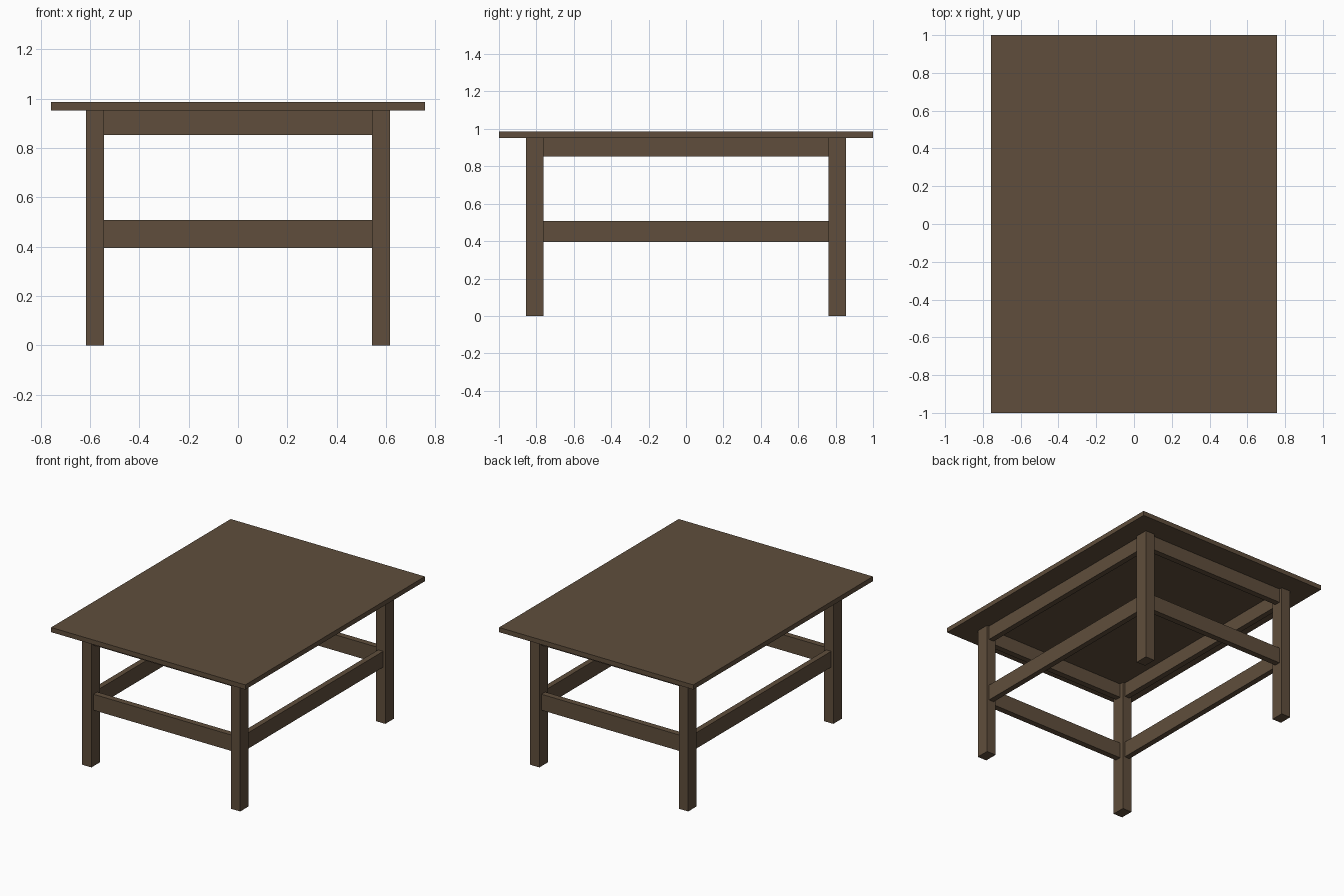
import bpy

if "Cube" in bpy.data.objects:
    bpy.data.objects.remove(bpy.data.objects["Cube"])

wood = bpy.data.materials.new("dark brown wood")
wood.diffuse_color = (0.115, 0.076, 0.045, 1)
wood.use_nodes = True
wood.node_tree.nodes["Principled BSDF"].inputs["Base Color"].default_value = wood.diffuse_color


def box(name, x, y, z):
    """Box spanning the given (min, max) ranges."""
    spans = (x, y, z)
    bpy.ops.mesh.primitive_cube_add(size=1, location=[(a + b) / 2 for a, b in spans])
    ob = bpy.context.object
    ob.name = name
    ob.scale = [b - a for a, b in spans]
    bpy.ops.object.transform_apply(location=False, rotation=False, scale=True)
    ob.data.materials.append(wood)
    return ob


def side(s, a, b):
    return tuple(sorted((s * a, s * b)))


LEG_X, LEG_Y = (0.544, 0.616), (0.761, 0.855)
TOP_Z = 0.952

# Table top
box("table_top", (-0.757, 0.757), (-1, 1), (TOP_Z, 0.985))

# Legs
for sy, fb in ((-1, "front"), (1, "back")):
    for sx, lr in ((-1, "left"), (1, "right")):
        box(f"{fb}_{lr}_leg", side(sx, *LEG_X), side(sy, *LEG_Y), (0, TOP_Z))

# Aprons under the top and stretchers halfway down, inset from the leg faces
for part, z in (("apron", (0.852, TOP_Z)), ("stretcher", (0.395, 0.507))):
    for s, fb, lr in ((-1, "front", "left"), (1, "back", "right")):
        box(f"{fb}_{part}", (-LEG_X[0], LEG_X[0]), side(s, 0.79, 0.832), z)
        box(f"{lr}_{part}", side(s, 0.56, 0.599), (-LEG_Y[0], LEG_Y[0]), z)
